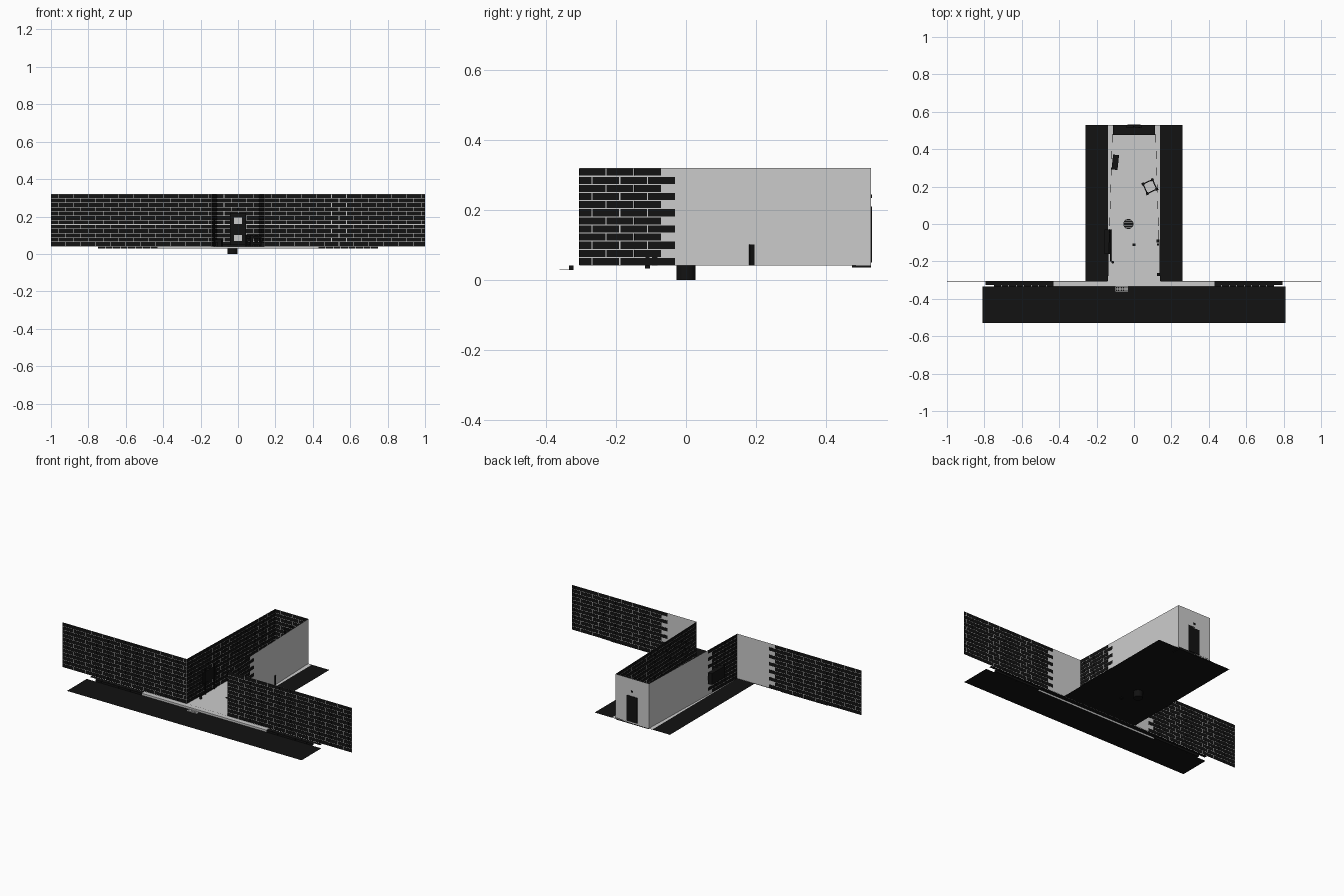
import bpy, bmesh, math
from mathutils import Vector, Matrix

if "Cube" in bpy.data.objects:
    bpy.data.objects.remove(bpy.data.objects["Cube"])


def mat(name, v):
    m = bpy.data.materials.new(name)
    m.diffuse_color = (v, v, v, 1)
    m.use_nodes = True
    m.node_tree.nodes["Principled BSDF"].inputs["Base Color"].default_value = m.diffuse_color
    return m


DARK = mat("dark", 0.006)


def finish(bm, name, m=None):
    me = bpy.data.meshes.new(name)
    bm.to_mesh(me)
    bm.free()
    ob = bpy.data.objects.new(name, me)
    bpy.context.collection.objects.link(ob)
    if m:
        me.materials.append(m)
    return ob


def add_box(bm, lo, hi, frame=Matrix()):
    lo, hi = Vector(lo), Vector(hi)
    bmesh.ops.create_cube(bm, size=1, matrix=frame @ Matrix.Translation((lo + hi) / 2)
                          @ Matrix.Diagonal((*(hi - lo), 1)))


def box(name, lo, hi, m=None, frame=Matrix()):
    bm = bmesh.new()
    add_box(bm, lo, hi, frame)
    return finish(bm, name, m)


def quad(name, pts, m=None):
    bm = bmesh.new()
    bm.faces.new([bm.verts.new(p) for p in pts])
    return finish(bm, name, m)


def slab(name, x0, x1, y0, y1, z, m=None):
    return quad(name, [(x0, y0, z), (x1, y0, z), (x1, y1, z), (x0, y1, z)], m)


def cyl(name, r, p, q, m=None, n=24):
    bm = bmesh.new()
    p, q = Vector(p), Vector(q)
    d = q - p
    M = Matrix.Translation((p + q) / 2) @ d.to_track_quat('Z', 'Y').to_matrix().to_4x4()
    bmesh.ops.create_cone(bm, cap_ends=True, segments=n, radius1=r, radius2=r, depth=d.length, matrix=M)
    return finish(bm, name, m)


Z0, Z1, ROWS, BL, GAP = 0.041, 0.32, 12, 0.08, 0.003


def brick_wall(name, a, b, through, skip=None):
    """Mortar sheet from a to b with bricks; bricks also show behind where through(s) holds.
    The visible side is to the right of the direction a to b."""
    a, b = Vector((*a, 0)), Vector((*b, 0))
    d = (b - a).normalized()
    L = (b - a).length
    out = Vector((d.y, -d.x, 0))
    F = Matrix((d, out, Vector((0, 0, 1)))).transposed().to_4x4()
    F.translation = a
    quad(name + "_mortar", [(*a.xy, Z0), (*b.xy, Z0), (*b.xy, Z1), (*a.xy, Z1)])
    bm = bmesh.new()
    h = (Z1 - Z0) / ROWS
    for r in range(ROWS):
        s = -BL / 2 * (r % 2)
        while s < L:
            s0, s1 = max(s, 0) + GAP / 2, min(s + BL, L) - GAP / 2
            if s1 - s0 > 0.004:
                back = -0.0012 if through((s0 + s1) / 2) else 0.0002
                z = Z0 + r * h
                add_box(bm, (s0, back, z + GAP / 2), (s1, 0.0015, z + h - GAP / 2), F)
            s += BL
    return finish(bm, name + "_bricks", DARK)


# Brick walls: street fronts, tapering alley sides, end wall
FY, BY, WF, WB = -0.305, 0.53, 0.14, 0.115
brick_wall("front_wall_left", (-1, FY), (-WF, FY), lambda s: s < 0.62)
brick_wall("front_wall_right", (WF, FY), (1, FY), lambda s: s > 0.24)
brick_wall("alley_wall_left", (-WF, FY), (-WB, BY), lambda s: s < 0.27)
brick_wall("alley_wall_right", (WB, BY), (WF, FY), lambda s: s > 0.565)
brick_wall("end_wall", (-WB, BY), (WB, BY), lambda s: False)

# Ground: alley base and paving, street, sidewalk
slab("alley_base", -0.26, 0.26, FY, BY, 0.04, DARK)
slab("alley_paving", -WF, WF, FY, BY, 0.0412)
slab("street", -0.81, 0.81, -0.53, -0.335, 0.028, DARK)
slab("sidewalk", -0.43, 0.43, -0.335, FY, 0.0405)
quad("sidewalk_curb", [(-0.43, -0.335, 0.028), (0.43, -0.335, 0.028),
                       (0.43, -0.335, 0.0405), (-0.43, -0.335, 0.0405)])
slab("sidewalk_underside", -0.43, 0.43, -0.335, FY, 0.039, DARK)
for sx, side in ((-1, "left"), (1, "right")):
    bm = bmesh.new()
    for i in range(8):
        x0 = 0.43 + i * 0.04
        xs = sorted((sx * x0, sx * (x0 + 0.0385)))
        add_box(bm, (xs[0], -0.335, 0.028), (xs[1], -0.322, 0.0405))
    finish(bm, "curb_stones_" + side, DARK)
    xs = sorted((sx * 0.43, sx * 0.795))
    slab("side_pavement_" + side, xs[0], xs[1], -0.325, FY, 0.04, DARK)

# Street gutter grate
bm = bmesh.new()
for i in range(8):
    x = -0.1 + i * 0.0093
    add_box(bm, (x, -0.362, 0.028), (x + 0.003, -0.335, 0.03))
for i in range(4):
    y = -0.362 + i * 0.008
    add_box(bm, (-0.1, y, 0.028), (-0.032, y + 0.003, 0.03))
finish(bm, "gutter_grate")

# Manhole shaft with ribbed lid, and small drain
cyl("manhole_shaft", 0.027, (-0.03, 0, 0), (-0.03, 0, 0.042), DARK)
bm = bmesh.new()
for i in range(-2, 3):
    w = math.sqrt(0.024 ** 2 - (i * 0.009) ** 2)
    add_box(bm, (-0.03 - w, i * 0.009 - 0.001, 0.042), (-0.03 + w, i * 0.009 + 0.001, 0.0428))
finish(bm, "manhole_ribs")
box("small_drain", (-0.007, -0.117, 0.033), (0.007, -0.103, 0.042), DARK)

# Door with frame, pale panels, handle, lamp and step
box("door", (-0.036, 0.522, 0.05), (0.036, 0.533, 0.21), DARK)
bm = bmesh.new()
for lo, hi in (((-0.043, 0.05), (-0.036, 0.22)), ((0.036, 0.05), (0.043, 0.22)), ((-0.043, 0.21), (0.043, 0.22))):
    add_box(bm, (lo[0], 0.517, lo[1]), (hi[0], 0.53, hi[1]))
finish(bm, "door_frame", DARK)
for n, z0, z1 in (("upper", 0.16, 0.195), ("lower", 0.07, 0.1)):
    box("door_panel_" + n, (-0.022, 0.52, z0), (0.022, 0.523, z1))
cyl("door_handle", 0.004, (0.028, 0.514, 0.13), (0.028, 0.524, 0.13), DARK, 10)
box("door_lamp", (-0.006, 0.518, 0.235), (0.006, 0.533, 0.245), DARK)
box("door_step", (-0.112, 0.475, 0.036), (0.112, 0.53, 0.05), DARK)

# Wall unit and pipes on the left
box("wall_unit", (-0.158, -0.16, 0.11), (-0.128, -0.03, 0.18), DARK)
for i, y in enumerate((-0.05, -0.14)):
    cyl("unit_pipe_%d" % i, 0.004, (-0.128, y, 0.041), (-0.128, y, 0.2), DARK, 10)
cyl("ground_pipe", 0.004, (-0.125, -0.2, 0.05), (-0.125, -0.03, 0.05), DARK, 10)
cyl("tin_can", 0.007, (-0.113, -0.205, 0.041), (-0.113, -0.205, 0.06), DARK, 12)

# Open crate built from slats
C = Matrix.Translation((0.085, 0.2, 0.041)) @ Matrix.Rotation(math.radians(25), 4, 'Z')
bm = bmesh.new()
for sx in (-1, 1):
    for sy in (-1, 1):
        cx, cy = sx * 0.028, sy * 0.028
        add_box(bm, (cx - 0.007, cy - 0.007, 0), (cx + 0.007, cy + 0.007, 0.06), C)
    for z in (0.008, 0.042):
        add_box(bm, (sx * 0.028 - 0.003, -0.022, z), (sx * 0.028 + 0.003, 0.022, z + 0.014), C)
        add_box(bm, (-0.022, sx * 0.028 - 0.003, z), (0.022, sx * 0.028 + 0.003, z + 0.014), C)
finish(bm, "crate", DARK)

# Loose box and small debris by the right wall
B = Matrix.Translation((-0.1, 0.33, 0.041)) @ Matrix.Rotation(math.radians(-6), 4, 'Z')
box("cardboard_box", (-0.016, -0.04, 0), (0.016, 0.04, 0.035), DARK, B)
for i, (x, y, s, h) in enumerate(((0.127, -0.09, 0.008, 0.045), (0.13, -0.11, 0.006, 0.03), (0.13, -0.27, 0.008, 0.02))):
    box("debris_%d" % i, (x - s, y - s, 0.041), (x + s, y + s, 0.041 + h), DARK)
